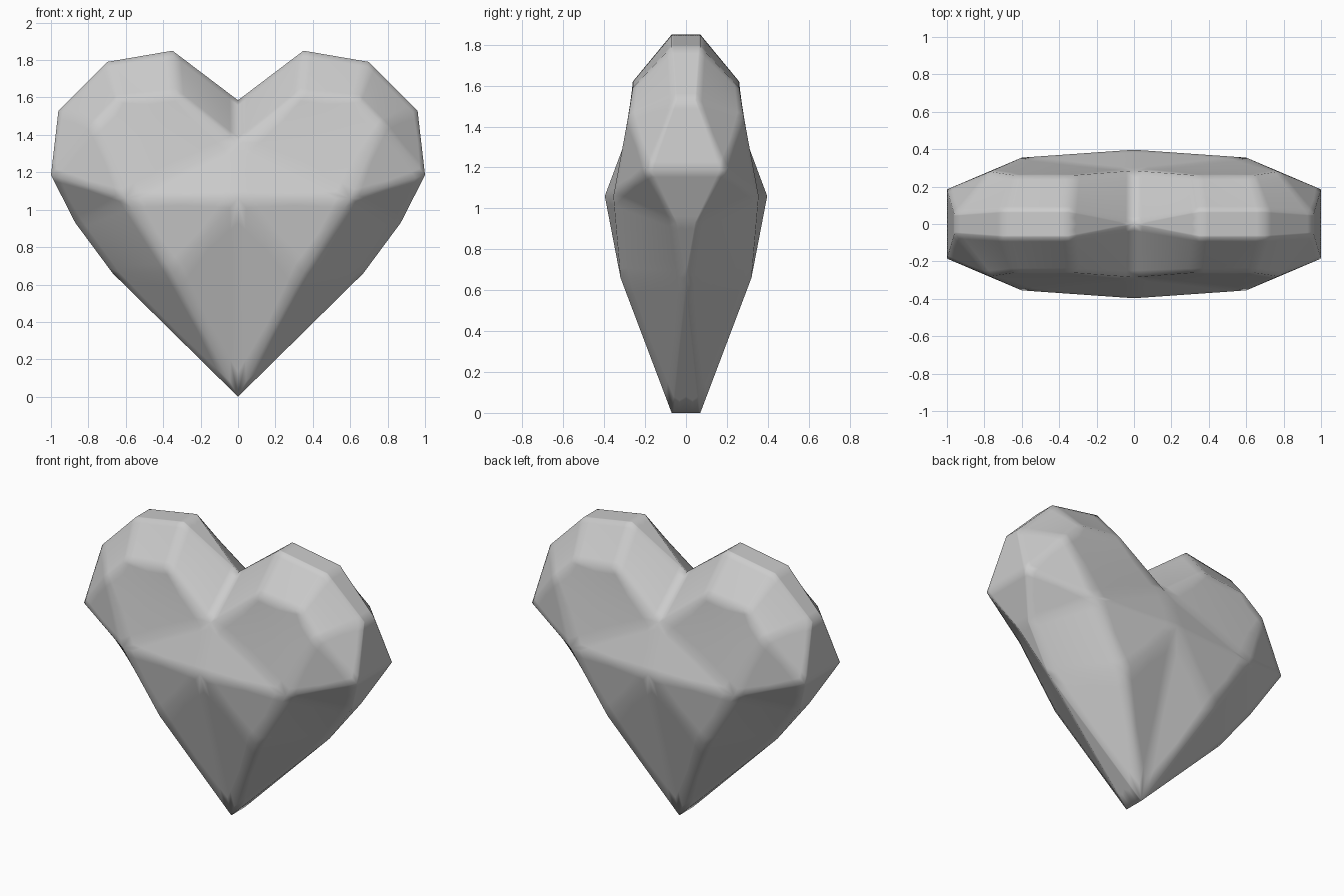
import bpy
import bmesh

cube = bpy.data.objects.get("Cube")
if cube:
    bpy.data.objects.remove(cube, do_unlink=True)

# Half outline of the heart, notch to tip: x, half thickness, z
RIM = [(0, 0, 1.585), (0.35, 0.07, 1.85), (0.70, 0.07, 1.79), (0.96, 0.05, 1.53),
       (1.0, 0.185, 1.185), (0.87, 0.05, 0.93), (0.67, 0, 0.66), (0, 0.07, 0)]

# Raised facet corners on one half of the front
CROWN = {"valley": (0, 0.285, 1.36), "lobe_in": (0.33, 0.26, 1.62),
         "lobe_out": (0.64, 0.26, 1.59), "shoulder": (0.77, 0.28, 1.46),
         "girdle": (0.60, 0.355, 1.06), "belly": (0, 0.397, 1.06),
         "flank": (0.35, 0.32, 0.66)}

# Facets: numbers are rim corners, names are crown corners
FACETS = [
    (0, 1, "lobe_in", "valley"), (1, 2, "lobe_out", "lobe_in"),
    (2, 3, "shoulder", "lobe_out"), (3, 4, "shoulder"),
    (4, "girdle", "shoulder"), (4, 5, "girdle"),
    (5, 6, "flank", "girdle"), (6, 7, "flank"),
    ("valley", "lobe_in", "lobe_out", "shoulder", "girdle"),
    ("valley", "girdle", "belly"), ("belly", "girdle", "flank"),
    ("belly", "flank", 7)]

bm = bmesh.new()
corner = {name: bm.verts.new((x, -y, z)) for name, (x, y, z) in CROWN.items()}
middle = []
for i, (x, y, z) in enumerate(RIM):
    corner[i] = bm.verts.new((x, -y, z))
    middle.append(bm.verts.new((x, 0, z)) if y else corner[i])
for facet in FACETS:
    bm.faces.new([corner[c] for c in facet])

# Narrow strip around the edge, out to the middle plane
for i in range(len(RIM) - 1):
    strip = [corner[i], middle[i], middle[i + 1], corner[i + 1]]
    bm.faces.new(list(dict.fromkeys(strip)))

# Mirror the quarter to the other side and to the back
for axis in "XY":
    bmesh.ops.mirror(bm, geom=bm.verts[:] + bm.edges[:] + bm.faces[:],
                     axis=axis, merge_dist=0.0001)
    bmesh.ops.remove_doubles(bm, verts=bm.verts[:], dist=0.0001)
bmesh.ops.recalc_face_normals(bm, faces=bm.faces[:])

mesh = bpy.data.meshes.new("heart_gem")
bm.to_mesh(mesh)
bm.free()
heart = bpy.data.objects.new("heart_gem", mesh)
bpy.context.collection.objects.link(heart)

# Flat subdivision with smooth shading softens only the facet edges
mesh.shade_smooth()
sub = heart.modifiers.new("soft_facets", "SUBSURF")
sub.subdivision_type = 'SIMPLE'
sub.levels = sub.render_levels = 3

grey = bpy.data.materials.new("light_grey")
grey.use_nodes = True
color = (0.6, 0.6, 0.6, 1)
grey.diffuse_color = color
grey.node_tree.nodes["Principled BSDF"].inputs["Base Color"].default_value = color
mesh.materials.append(grey)
